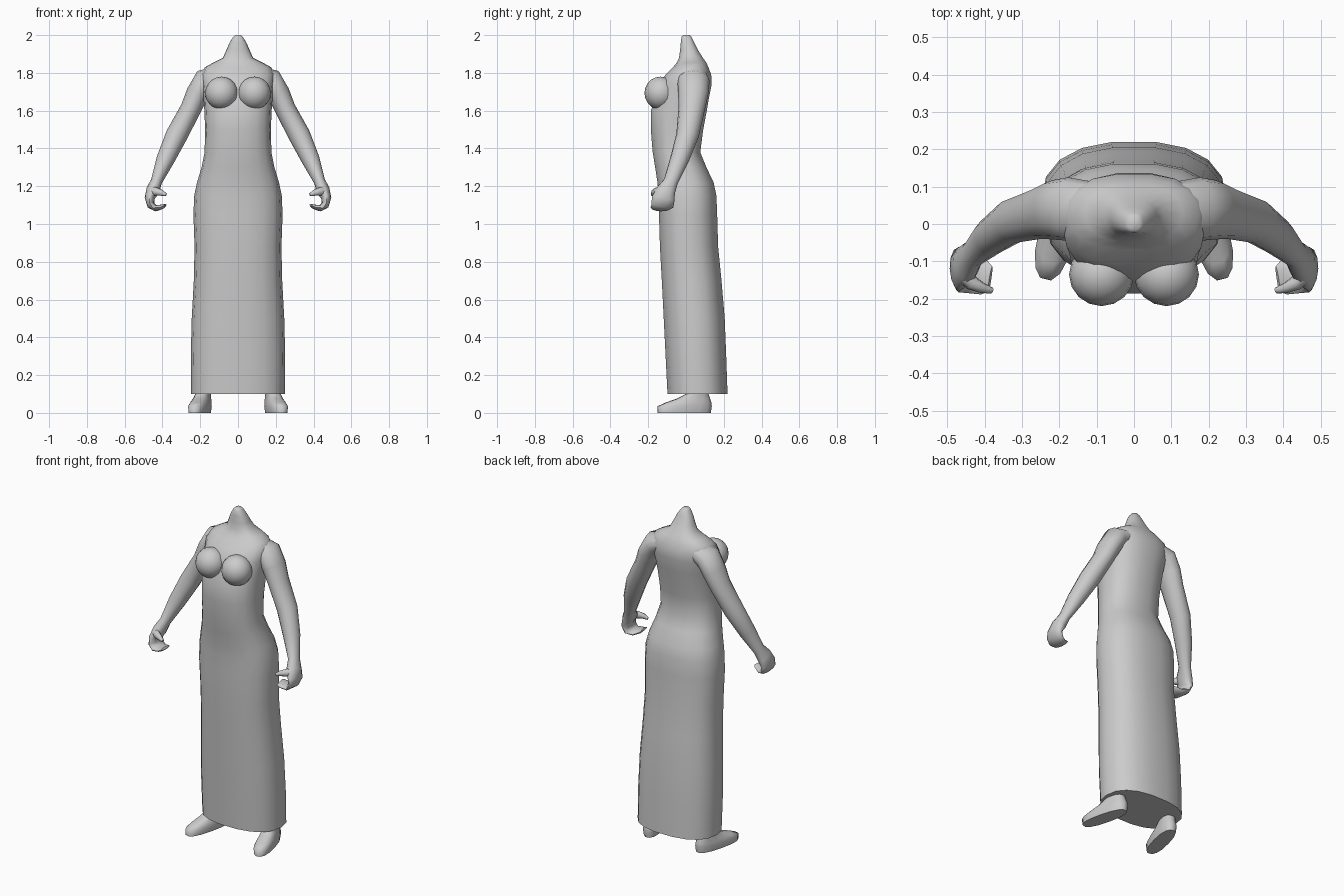
import bpy, bmesh, math
from mathutils import Vector, Matrix

if "Cube" in bpy.data.objects:
    bpy.data.objects.remove(bpy.data.objects["Cube"])

grey = bpy.data.materials.new("plain_grey")
grey.diffuse_color = (0.6, 0.6, 0.6, 1)
grey.use_nodes = True
grey.node_tree.nodes["Principled BSDF"].inputs["Base Color"].default_value = grey.diffuse_color


def spow(v, p):
    return math.copysign(abs(v) ** p, v)


def skin_rings(name, rings, angle=60):
    """Bridge a list of equal point rings and cap both ends."""
    bm = bmesh.new()
    loops = [[bm.verts.new(p) for p in ring] for ring in rings]
    n = len(loops[0])
    for a, b in zip(loops, loops[1:]):
        for i in range(n):
            j = (i + 1) % n
            bm.faces.new((a[i], a[j], b[j], b[i]))
    bm.faces.new(loops[0])
    bm.faces.new(loops[-1])
    bmesh.ops.recalc_face_normals(bm, faces=bm.faces)
    return finish(name, bm, angle)


def finish(name, bm, angle=60):
    me = bpy.data.meshes.new(name)
    bm.to_mesh(me)
    bm.free()
    me.materials.append(grey)
    ob = bpy.data.objects.new(name, me)
    bpy.context.collection.objects.link(ob)
    bpy.ops.object.select_all(action='DESELECT')
    ob.select_set(True)
    bpy.context.view_layer.objects.active = ob
    bpy.ops.object.shade_smooth_by_angle(angle=math.radians(angle))
    return ob


def stack(name, rows, seg=18, power=2.4):
    """Horizontal rings: z, half width, front y, back y."""
    rings = []
    for z, hw, yf, yb in rows:
        ring = []
        for i in range(seg):
            t = 2 * math.pi * i / seg
            ring.append((hw * spow(math.cos(t), 2 / power),
                         (yf + yb) / 2 + (yb - yf) / 2 * spow(math.sin(t), 2 / power), z))
        rings.append(ring)
    return skin_rings(name, rings)


def limb(name, rows, side, seg=12):
    """Tube through (x, y, z, thickness in xz, thickness in y)."""
    pts = [Vector(r[:3]) for r in rows]
    rings = []
    for k, r in enumerate(rows):
        t = pts[min(k + 1, len(pts) - 1)] - pts[max(k - 1, 0)]
        across = Vector((-t.z, 0, t.x)).normalized()
        depth = t.cross(across).normalized()
        ring = []
        for i in range(seg):
            a = 2 * math.pi * i / seg
            p = pts[k] + across * (r[3] * math.cos(a)) + depth * (r[4] * math.sin(a))
            ring.append((p.x * side, p.y, p.z))
        rings.append(ring)
    return skin_rings(name, rings)


# Long gown, torso, shoulders and neck stump
stack("gown_and_torso", [
    (0.10, 0.248, -0.10, 0.222), (0.30, 0.25, -0.11, 0.215),
    (0.50, 0.245, -0.12, 0.207), (0.70, 0.234, -0.13, 0.19),
    (0.88, 0.23, -0.14, 0.172), (1.05, 0.236, -0.145, 0.167),
    (1.15, 0.232, -0.147, 0.163), (1.22, 0.217, -0.153, 0.148),
    (1.30, 0.193, -0.165, 0.11), (1.38, 0.177, -0.178, 0.077),
    (1.50, 0.174, -0.188, 0.093), (1.60, 0.178, -0.188, 0.112),
    (1.66, 0.182, -0.165, 0.122), (1.74, 0.19, -0.145, 0.138),
    (1.79, 0.195, -0.11, 0.135), (1.83, 0.175, -0.07, 0.12),
    (1.855, 0.13, -0.05, 0.108), (1.88, 0.08, -0.038, 0.09),
    (1.92, 0.062, -0.032, 0.065), (1.96, 0.045, -0.028, 0.045),
    (1.99, 0.026, -0.024, 0.03), (2.0, 0.016, -0.016, 0.02)])

for side, label in ((1, "left"), (-1, "right")):
    # Bust
    bm = bmesh.new()
    bmesh.ops.create_uvsphere(bm, u_segments=16, v_segments=10, radius=1)
    bmesh.ops.transform(bm, verts=bm.verts, matrix=Matrix.Translation(
        (0.087 * side, -0.135, 1.693)) @ Matrix.Diagonal((0.087, 0.085, 0.087, 1)))
    finish(label + "_bust", bm)

    # Arm running into the palm and curled fingers
    limb(label + "_arm", [
        (0.09, 0.04, 1.79, 0.05, 0.07), (0.175, 0.04, 1.76, 0.064, 0.085),
        (0.215, 0.038, 1.69, 0.06, 0.08), (0.25, 0.03, 1.61, 0.055, 0.07),
        (0.325, 0.008, 1.47, 0.058, 0.06), (0.385, -0.035, 1.34, 0.048, 0.05),
        (0.432, -0.08, 1.225, 0.03, 0.038), (0.45, -0.105, 1.18, 0.036, 0.05),
        (0.468, -0.12, 1.135, 0.026, 0.06), (0.462, -0.125, 1.10, 0.02, 0.06),
        (0.435, -0.135, 1.083, 0.016, 0.052), (0.40, -0.145, 1.092, 0.012, 0.045),
        (0.385, -0.148, 1.10, 0.006, 0.035)], side)

    # Thumb
    limb(label + "_thumb", [
        (0.462, -0.13, 1.175, 0.024, 0.022), (0.435, -0.158, 1.172, 0.022, 0.02),
        (0.405, -0.172, 1.165, 0.016, 0.014), (0.38, -0.178, 1.155, 0.008, 0.008)],
        side, 8)

    # Foot with ankle, toes turned out
    foot = stack(label + "_foot", [
        (0.0, 0.045, -0.155, 0.135), (0.035, 0.05, -0.155, 0.14),
        (0.055, 0.046, -0.11, 0.138), (0.075, 0.042, -0.05, 0.13),
        (0.10, 0.038, 0.0, 0.122), (0.16, 0.04, 0.02, 0.115)], 14, 2.5)
    foot.data.transform(Matrix.Translation((0.2 * side, 0, 0))
                        @ Matrix.Rotation(math.radians(14) * side, 4, 'Z'))
